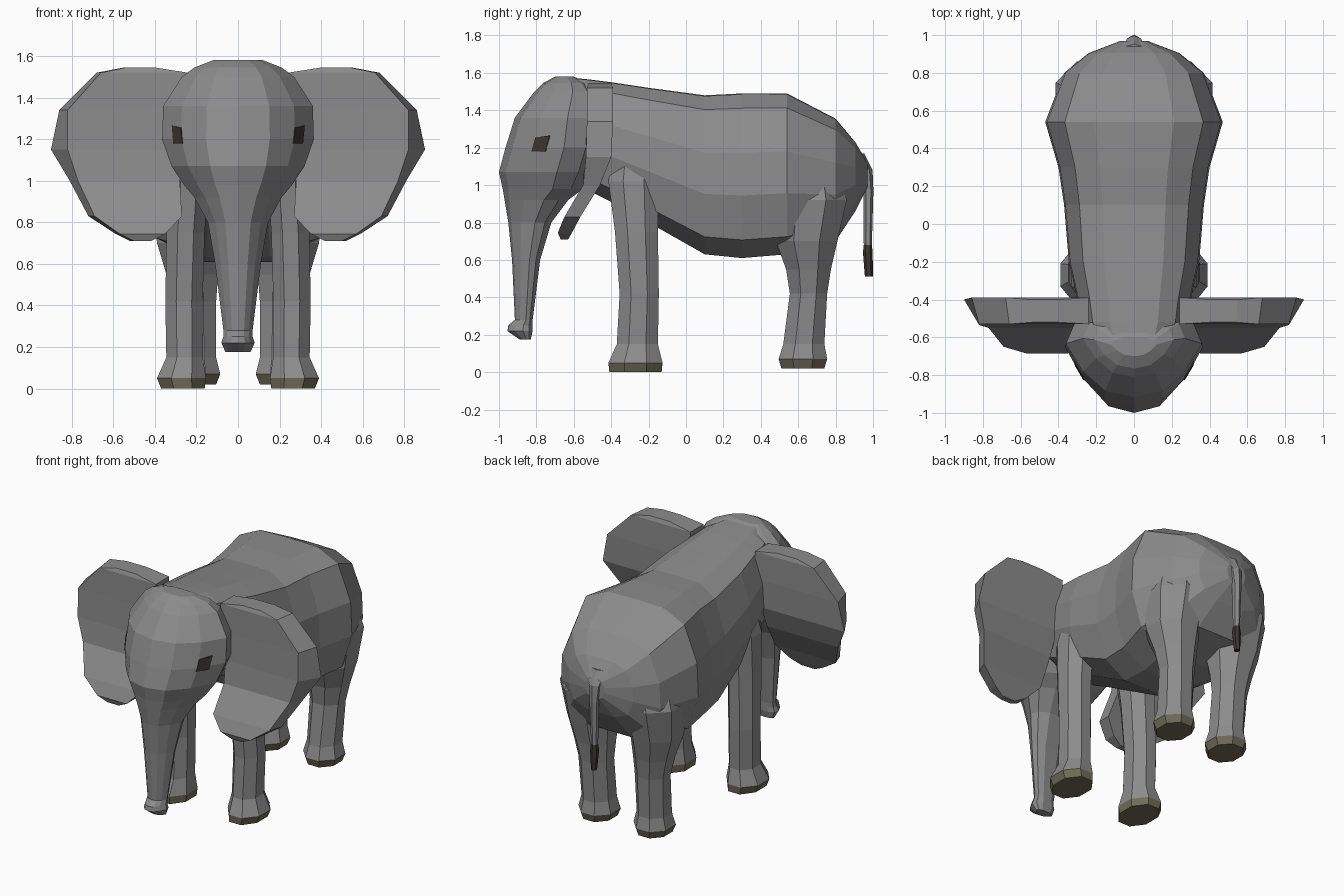
import bpy, bmesh, math
from mathutils import Vector
from mathutils.bvhtree import BVHTree

if "Cube" in bpy.data.objects:
    bpy.data.objects.remove(bpy.data.objects["Cube"])


def material(name, rgb):
    m = bpy.data.materials.new(name)
    m.diffuse_color = (*rgb, 1)
    m.use_nodes = True
    m.node_tree.nodes["Principled BSDF"].inputs["Base Color"].default_value = m.diffuse_color
    return m


SKIN = material("grey skin", (0.262, 0.262, 0.262))
NAIL = material("olive hoof", (0.16, 0.15, 0.095))
DARK = material("dark brown", (0.045, 0.036, 0.028))


def loft(name, rings, mats=(SKIN,), rule=None):
    """Skin a list of equal-length point rings and cap both ends."""
    bm = bmesh.new()
    rows = [[bm.verts.new(p) for p in ring] for ring in rings]
    n = len(rows[0])
    for a, b in zip(rows, rows[1:]):
        for i in range(n):
            j = (i + 1) % n
            bm.faces.new((a[i], a[j], b[j], b[i]))
    bm.faces.new(rows[0])
    bm.faces.new(rows[-1])
    bmesh.ops.recalc_face_normals(bm, faces=bm.faces)
    if rule:
        for f in bm.faces:
            f.material_index = 1 if rule(f.calc_center_median()) else 0
    me = bpy.data.meshes.new(name)
    bm.to_mesh(me)
    bm.free()
    for m in mats:
        me.materials.append(m)
    ob = bpy.data.objects.new(name, me)
    bpy.context.collection.objects.link(ob)
    return ob


def mirrored(half):
    """Close a half profile whose first and last points lie on the centre line."""
    return half + [(-x, v) for x, v in reversed(half[1:-1])]


def oval(z, cx, cy, hx, hy, n=8):
    return [(cx + hx * 1.08 * math.cos((i + .5) * math.tau / n),
             cy + hy * 1.08 * math.sin((i + .5) * math.tau / n), z) for i in range(n)]


# Body: rings along y as (y, half width, top, bottom)
section = mirrored([(0, 1), (.45, .995), (.78, .91), (.98, .64), (1, .38), (.84, .11), (.42, 0), (0, 0)])
body = [(-.67, .20, 1.58, 1.1), (-.52, .28, 1.565, .97), (-.40, .30, 1.55, .91), (-.2, .345, 1.52, .80),
        (.1, .37, 1.48, .63), (.3, .40, 1.49, .61), (.54, .47, 1.49, .63),
        (.8, .37, 1.355, .70), (.905, .24, 1.23, .86), (.97, .07, 1.12, .99)]
loft("body", [[(x * w, y, b + (t - b) * v) for x, v in section] for y, w, t, b in body])

# Head and trunk: rings down z as (z, half width, front y, back y)
plan = mirrored([(0, 0), (.42, .07), (.75, .30), (1, .62), (.88, .85), (.45, 1), (0, 1)])
head = [(1.58, .12, -.70, -.60), (1.545, .21, -.765, -.52), (1.5, .27, -.81, -.48),
        (1.36, .36, -.915, -.46), (1.2, .365, -.965, -.46), (1.07, .32, -1.0, -.50), (.98, .26, -.98, -.55),
        (.92, .21, -.97, -.63), (.80, .145, -.95, -.72), (.6, .11, -.93, -.78),
        (.28, .07, -.915, -.82), (.25, .07, -.95, -.82), (.22, .08, -.955, -.82), (.175, .06, -.89, -.83)]
head_ob = loft("head_and_trunk",
               [[(x * w, f + (b - f) * v, z) for x, v in plan] for z, w, f, b in head])
bvh = BVHTree.FromPolygons([v.co for v in head_ob.data.vertices],
                           [p.vertices for p in head_ob.data.polygons])

# Ear rows: z, inner x, outer back x, outer front x, back y, front y
ear = [(1.545, .40, .55, .54, -.40, -.52), (1.52, .24, .68, .66, -.39, -.53),
       (1.34, .25, .86, .82, -.39, -.53), (1.15, .28, .90, .82, -.40, -.535),
       (1.0, .28, .81, .77, -.46, -.55), (.83, .27, .72, .69, -.565, -.65),
       (.745, .35, .59, .57, -.61, -.685), (.71, .42, .52, .50, -.63, -.67)]

# Leg rows: z, centre x, centre y, half x, half y
front_leg = [(0, .265, -.27, .105, .14), (.05, .272, -.27, .118, .145), (.15, .257, -.26, .088, .11),
             (.42, .26, -.25, .09, .105), (.75, .252, -.265, .092, .115), (1.02, .235, -.28, .095, .135),
             (1.25, .18, -.27, .09, .11)]
hind_leg = [(.02, .205, .625, .10, .115), (.07, .205, .625, .12, .13), (.15, .205, .63, .10, .11),
            (.42, .21, .655, .105, .10), (.55, .22, .655, .125, .12), (.7, .235, .645, .155, .165),
            (.92, .225, .67, .19, .19), (1.2, .16, .66, .17, .13)]

for side, s in (("left", 1), ("right", -1)):
    loft(side + "_ear", [[(s * i, b, z), (s * ob, b, z), (s * of, f, z), (s * i, f, z)]
                         for z, i, ob, of, b, f in ear])
    for name, rows in (("front_leg", front_leg), ("hind_leg", hind_leg)):
        loft(f"{side}_{name}", [oval(z, s * cx, cy, hx, hy) for z, cx, cy, hx, hy in rows],
             (SKIN, NAIL), lambda c: c.z < .06)
    # Eye: thin plate projected onto the side of the head
    d = Vector((-s * .88, .47, 0))
    outer, inner = [], []
    for y, z in ((-.83, 1.18), (-.755, 1.18), (-.735, 1.265), (-.81, 1.255)):
        start = Vector((s * (.28 + (y + .82) * .6), y, z)) - d * .3
        hit = bvh.ray_cast(start, d)[0] or start + d * .3
        outer.append(hit - d * .006)
        inner.append(hit + d * .002)
    loft(side + "_eye", [outer, inner], (DARK,))

# Tail with a dark tuft: z, centre y, half x, half y
tail = [(1.17, .92, .06, .03), (1.08, .965, .04, .03), (.97, .975, .028, .025),
        (.68, .972, .02, .02), (.64, .972, .026, .024), (.51, .978, .016, .02)]
loft("tail", [oval(z, 0, y, hx, hy, 6) for z, y, hx, hy in tail],
     (SKIN, DARK), lambda c: c.z < .67)
